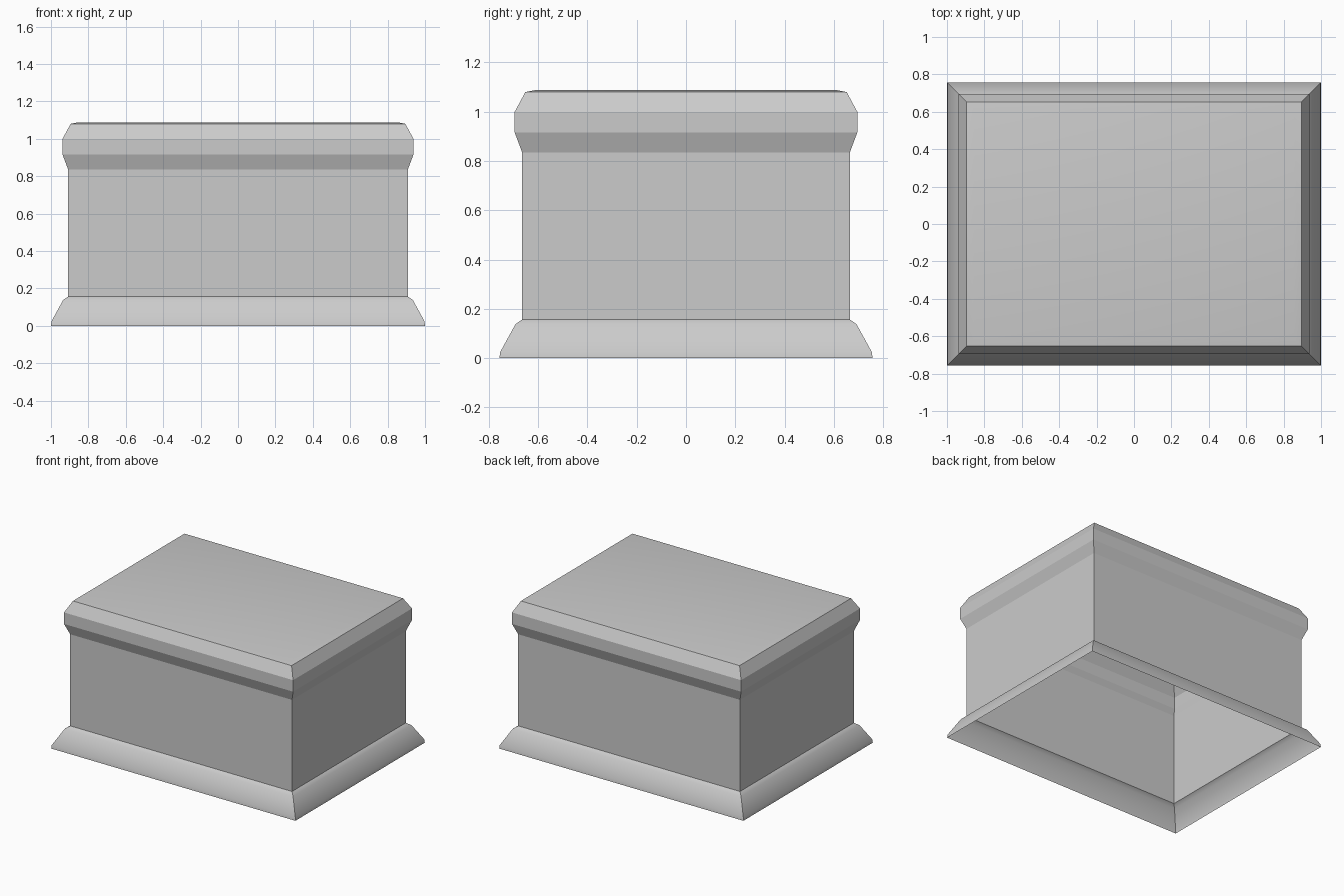
import bpy, bmesh, math

cube = bpy.data.objects.get("Cube")
if cube:
    bpy.data.objects.remove(cube, do_unlink=True)

stone = bpy.data.materials.new("light_grey_stone")
stone.use_nodes = True
COLOUR = (0.6, 0.6, 0.6, 1)
stone.diffuse_color = COLOUR
stone.node_tree.nodes["Principled BSDF"].inputs["Base Color"].default_value = COLOUR

HALF_X, HALF_Y = 1.0, 0.757


def moulding(name, profile, capped=False, smooth_angle=None):
    """Sweep a profile of (inset, height) points round the rectangular footprint."""
    bm = bmesh.new()
    rings = []
    for inset, z in profile:
        x, y = HALF_X - inset, HALF_Y - inset
        rings.append([bm.verts.new((sx * x, sy * y, z))
                      for sx, sy in ((-1, -1), (1, -1), (1, 1), (-1, 1))])
    for low, high in zip(rings, rings[1:]):
        for i in range(4):
            j = (i + 1) % 4
            bm.faces.new((low[i], low[j], high[j], high[i]))
    if capped:
        bm.faces.new(rings[-1])
    mesh = bpy.data.meshes.new(name)
    bm.to_mesh(mesh)
    bm.free()
    mesh.materials.append(stone)
    obj = bpy.data.objects.new(name, mesh)
    bpy.context.collection.objects.link(obj)
    if smooth_angle:
        bpy.ops.object.select_all(action='DESELECT')
        obj.select_set(True)
        bpy.context.view_layer.objects.active = obj
        bpy.ops.object.shade_smooth_by_angle(angle=math.radians(smooth_angle))
    return obj


# Flared foot, open underneath
moulding("base_flare", [(0, 0), (0.003, 0.025), (0.065, 0.138), (0.092, 0.157)],
         smooth_angle=35)
# Plain hollow walls
moulding("body_walls", [(0.092, 0.157), (0.092, 0.835)])
# Faceted cornice that widens, then chamfers in
moulding("lid_cornice", [(0.092, 0.835), (0.062, 0.915), (0.062, 1.0), (0.105, 1.08)])
# Slightly raised top panel
moulding("lid_top", [(0.105, 1.08), (0.145, 1.088)], capped=True, smooth_angle=30)
